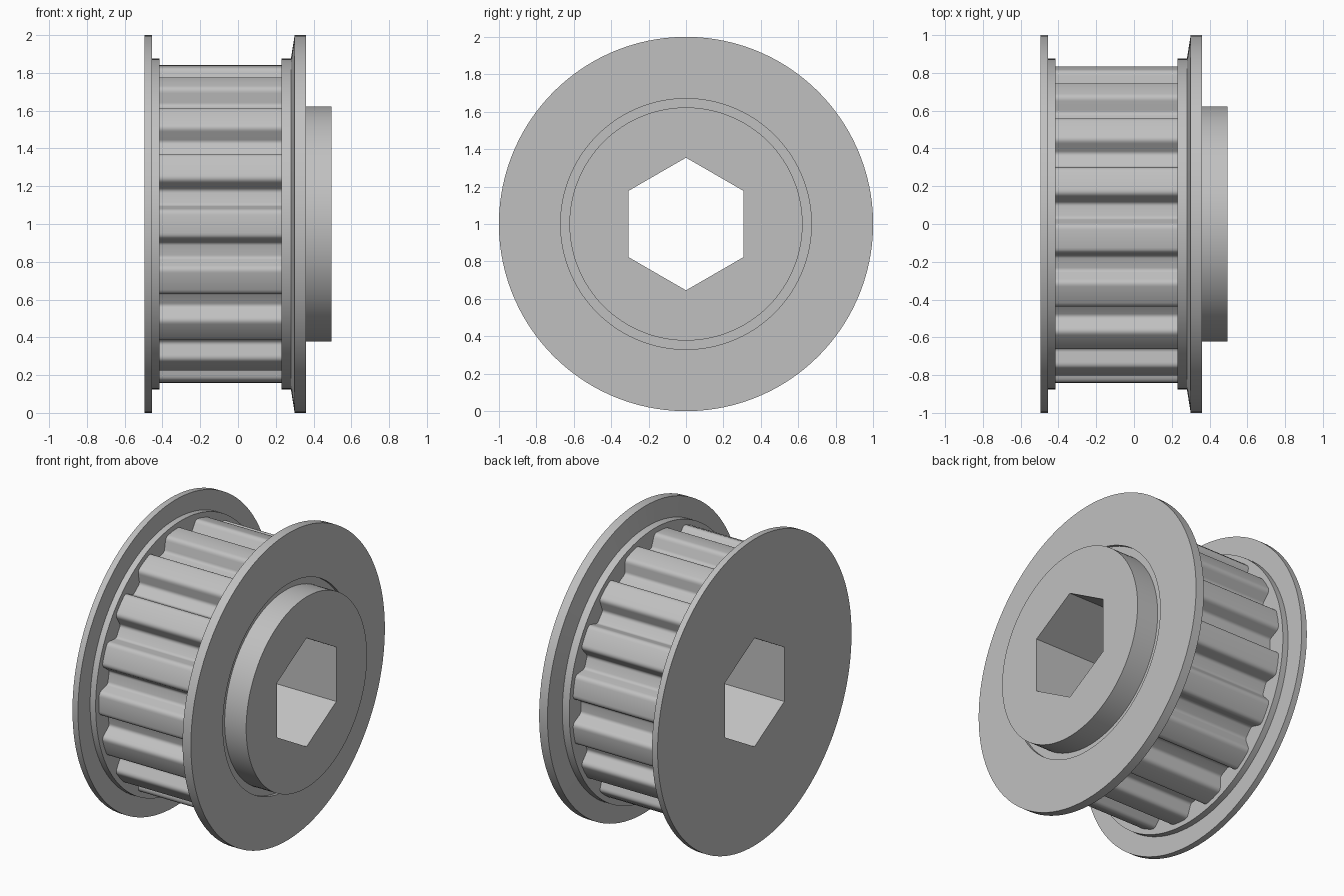
import bpy, bmesh
from math import sin, cos, pi, radians
from mathutils import Vector

cube = bpy.data.objects.get("Cube")
if cube:
    bpy.data.objects.remove(cube)

SEGMENTS = 120
TEETH = 17
TIP = 0.842         # tooth tip radius
DEPTH = 0.087       # groove depth
APOTHEM = 0.307     # half the width across the bore flats
AXIS_Z = 1.0

grey = bpy.data.materials.new("machined_grey")
grey.use_nodes = True
grey.diffuse_color = (0.53, 0.53, 0.53, 1)
grey.node_tree.nodes["Principled BSDF"].inputs["Base Color"].default_value = (0.53, 0.53, 0.53, 1)


def skin(name, rings, close):
    """Join equal-length closed rings of points with quads."""
    bm = bmesh.new()
    loops = [[bm.verts.new(p) for p in ring] for ring in rings]
    pairs = list(zip(loops, loops[1:]))
    if close:
        pairs.append((loops[-1], loops[0]))
    for a, b in pairs:
        for i in range(len(a)):
            j = (i + 1) % len(a)
            bm.faces.new((a[i], a[j], b[j], b[i]))
    bmesh.ops.recalc_face_normals(bm, faces=bm.faces)
    mesh = bpy.data.meshes.new(name)
    bm.to_mesh(mesh)
    bm.free()
    mesh.materials.append(grey)
    obj = bpy.data.objects.new(name, mesh)
    bpy.context.collection.objects.link(obj)
    bpy.ops.object.select_all(action='DESELECT')
    obj.select_set(True)
    bpy.context.view_layer.objects.active = obj
    bpy.ops.object.shade_smooth_by_angle(angle=radians(30))


def round_ring(x, radius):
    angles = [2 * pi * i / SEGMENTS for i in range(SEGMENTS)]
    return [(x, radius * sin(a), AXIS_Z + radius * cos(a)) for a in angles]


def hex_ring(x):
    ring = []
    for i in range(SEGMENTS):
        a = 2 * pi * i / SEGMENTS
        r = APOTHEM / cos(a % (pi / 3) - pi / 6)
        ring.append((x, r * sin(a), AXIS_Z + r * cos(a)))
    return ring


# Body: two flanges, core and hub turned as one piece around a hexagonal bore
profile = [
    (-0.495, 1.0), (-0.455, 1.0), (-0.455, 0.875), (-0.415, 0.875),   # left flange
    (-0.415, 0.70), (0.23, 0.70),                                     # core
    (0.23, 0.875), (0.28, 0.875), (0.30, 1.0), (0.36, 1.0),           # right flange
    (0.36, 0.67), (0.34, 0.67), (0.34, 0.623), (0.495, 0.623),        # relief and hub
]
rings = [round_ring(x, r) for x, r in profile]
skin("flanged_body", rings + [hex_ring(0.495), hex_ring(-0.495)], True)


# Toothed rim: trapezoidal grooves with rounded corners, extruded along the axis
def fillet(before, corner, after, trim, steps=5):
    start = corner + (before - corner).normalized() * trim
    end = corner + (after - corner).normalized() * trim
    return [start.lerp(corner, t / steps).lerp(corner.lerp(end, t / steps), t / steps)
            for t in range(steps + 1)]


corners = []            # (point, trim length of its rounding)
for k in range(TEETH):
    middle = 2 * pi * k / TEETH
    corners.append((Vector((-cos(middle), sin(middle))) * TIP, 0))
    groove = middle + pi / TEETH
    out = Vector((-cos(groove), sin(groove)))
    along = Vector((sin(groove), cos(groove)))
    for u, v, trim in ((-0.082, TIP - 0.004, 0.026), (-0.041, TIP - DEPTH, 0.016),
                       (0.041, TIP - DEPTH, 0.016), (0.082, TIP - 0.004, 0.026)):
        corners.append((out * v + along * u, trim))

outline = []
for i, (point, trim) in enumerate(corners):
    if trim:
        outline += fillet(corners[i - 1][0], point, corners[(i + 1) % len(corners)][0], trim)
    else:
        outline.append(point)

skin("toothed_rim", [[(x, p.x, AXIS_Z + p.y) for p in outline] for x in (-0.42, 0.235)], False)
